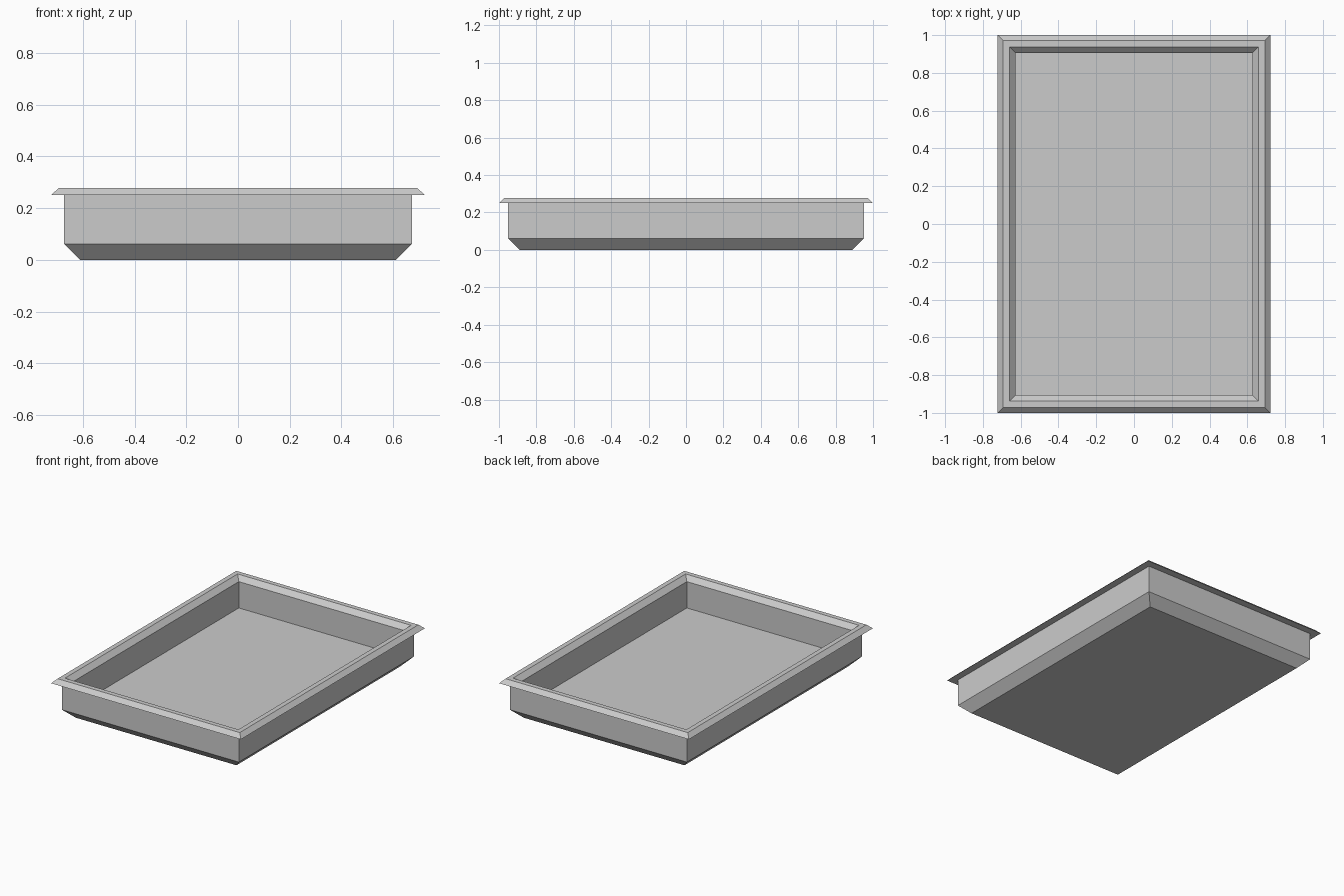
import bpy
import bmesh

cube = bpy.data.objects.get("Cube")
if cube:
    bpy.data.objects.remove(cube, do_unlink=True)

HALF_X, HALF_Y = 0.722, 1.0

# Tray cross-section: (inset from the outer rim edge, height)
PROFILE = [
    (0.111, 0.0),     # base edge
    (0.049, 0.062),   # top of lower chamfer
    (0.049, 0.25),    # outer wall under rim
    (0.0, 0.25),      # rim edge
    (0.029, 0.278),   # rim crest, outer
    (0.062, 0.278),   # rim crest, inner
    (0.094, 0.246),   # inner lip
    (0.094, 0.065),   # floor edge
]

# Single colour
grey = bpy.data.materials.new("light grey")
grey.use_nodes = True
colour = (0.6, 0.6, 0.6, 1)
grey.diffuse_color = colour
grey.node_tree.nodes["Principled BSDF"].inputs["Base Color"].default_value = colour


def rectangle(bm, inset, z):
    """Ring of four corners, counter-clockwise from above."""
    x, y = HALF_X - inset, HALF_Y - inset
    return [bm.verts.new((sx * x, sy * y, z))
            for sx, sy in ((-1, -1), (1, -1), (1, 1), (-1, 1))]


# Tray: bridge each ring to the next, then close the underside and floor
bm = bmesh.new()
rings = [rectangle(bm, inset, z) for inset, z in PROFILE]
for low, high in zip(rings, rings[1:]):
    for i in range(4):
        j = (i + 1) % 4
        bm.faces.new((low[i], low[j], high[j], high[i]))
bm.faces.new(rings[0][::-1])
bm.faces.new(rings[-1])

mesh = bpy.data.meshes.new("tray")
bm.to_mesh(mesh)
bm.free()
mesh.materials.append(grey)
tray = bpy.data.objects.new("tray", mesh)
bpy.context.collection.objects.link(tray)
